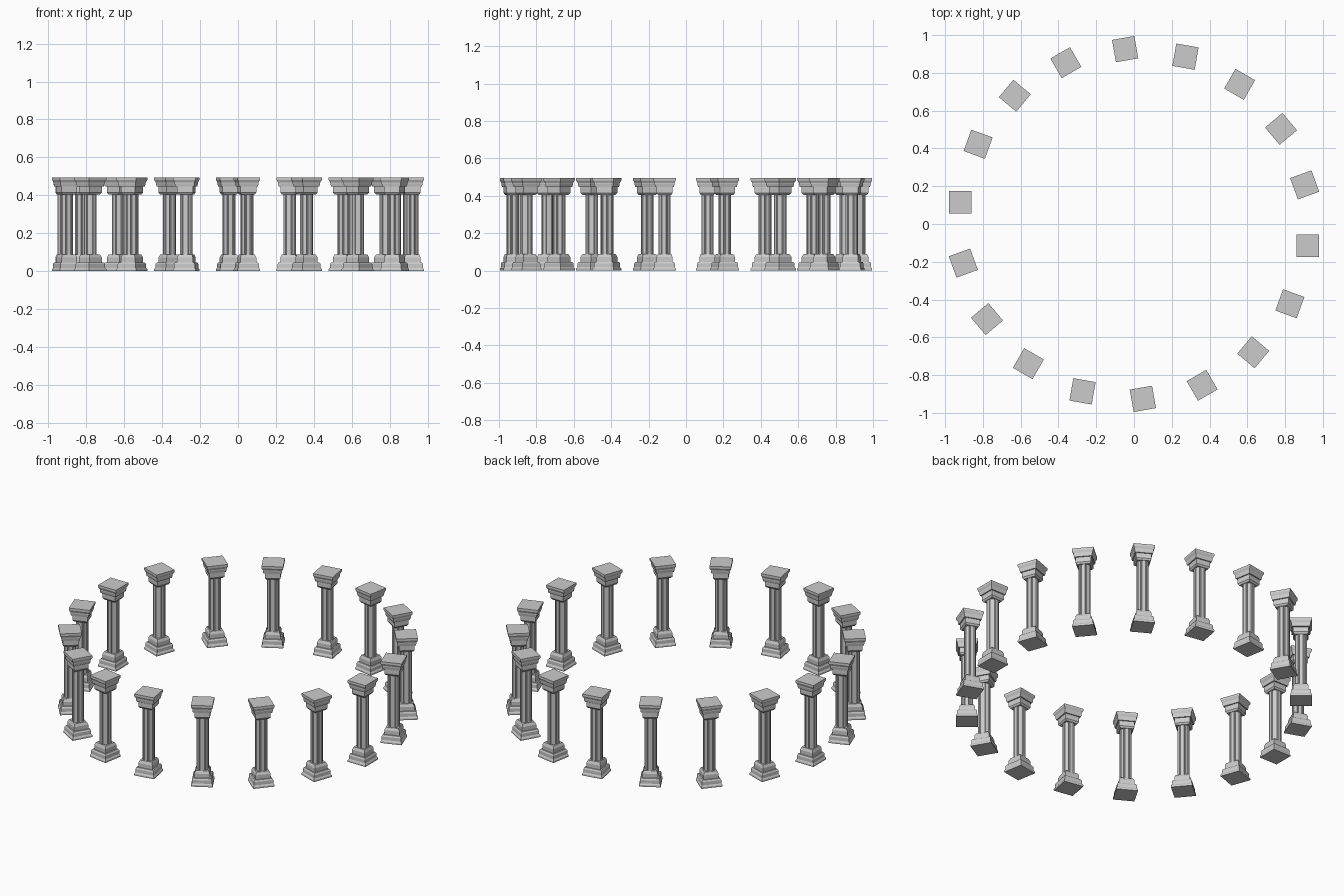
import bpy, bmesh, math

if "Cube" in bpy.data.objects:
    bpy.data.objects.remove(bpy.data.objects["Cube"])

COUNT, RADIUS, START = 18, 0.927, math.radians(-7.1)


def loft(bm, outline, profile):
    """Stack scaled copies of an outline: profile holds (scale, z)."""
    rings = [[bm.verts.new((x * s, y * s, z)) for x, y in outline] for s, z in profile]
    n = len(outline)
    for a, b in zip(rings, rings[1:]):
        for i in range(n):
            j = (i + 1) % n
            bm.faces.new((a[i], a[j], b[j], b[i]))
    bm.faces.new(rings[0][::-1])
    bm.faces.new(rings[-1])


square = [(-1, -1), (1, -1), (1, 1), (-1, 1)]
# fluted outline: flat ribs separated by shallow grooves
fluted = []
for i in range(8):
    for da, r in ((-15, 1), (15, 1), (19, 0.86), (26, 0.86)):
        a = math.radians(45 * i + da)
        fluted.append((r * math.cos(a), r * math.sin(a)))

base = [(0.060, 0), (0.060, 0.010), (0.055, 0.018), (0.055, 0.038), (0.050, 0.047),
        (0.043, 0.047), (0.043, 0.072), (0.036, 0.088)]
capital = [(0.036, 0.405), (0.043, 0.415), (0.043, 0.446), (0.050, 0.446),
           (0.053, 0.462), (0.053, 0.468), (0.060, 0.482), (0.060, 0.495)]
shaft = [(0.034, 0.08), (0.034, 0.41)]

# one mesh per column part, shared around the ring
parts = {}
for name, outline, profile in (("column_base", square, base),
                               ("column_shaft", fluted, shaft),
                               ("column_capital", square, capital)):
    bm = bmesh.new()
    loft(bm, outline, profile)
    parts[name] = bpy.data.meshes.new(name)
    bm.to_mesh(parts[name])
    bm.free()

# ring of columns
for k in range(COUNT):
    turn = 2 * math.pi * k / COUNT
    for name, mesh in parts.items():
        ob = bpy.data.objects.new(f"{name}_{k + 1}", mesh)
        a = START + turn
        ob.location = (RADIUS * math.cos(a), RADIUS * math.sin(a), 0)
        ob.rotation_euler.z = turn
        bpy.context.collection.objects.link(ob)
